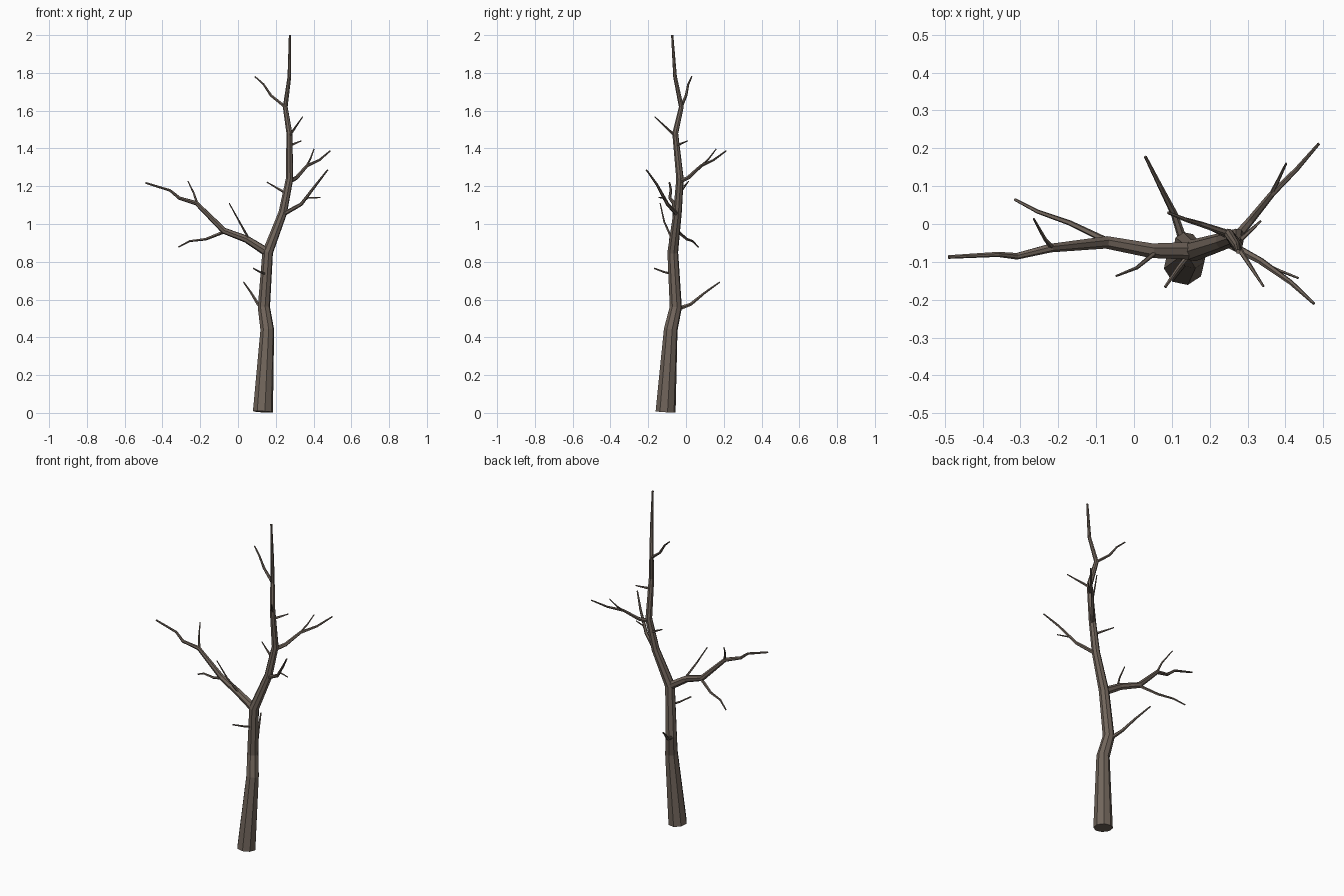
import bpy, bmesh, math
from mathutils import Vector

bark = bpy.data.materials.new("brown_bark")
bark.diffuse_color = (0.165, 0.130, 0.105, 1)


def limb(name, points, r0=None, r1=None, sides=5):
    """Tapered tube through points (x, y, z[, radius])."""
    ps = [Vector(p[:3]) for p in points]
    n = len(ps)
    if r0 is None:
        radii = [p[3] for p in points]
    else:
        radii = [r0 + (r1 - r0) * i / (n - 1) for i in range(n)]
    bm = bmesh.new()
    side = Vector((1, 0.2, 0.1))
    rings = []
    for i, p in enumerate(ps):
        a = (p - ps[i - 1]).normalized() if i else Vector()
        b = (ps[i + 1] - p).normalized() if i < n - 1 else Vector()
        t = (a + b).normalized()
        if i == 0 and abs(t.dot(side.normalized())) > 0.9:
            side = Vector((0, 0, 1))
        side = (side - t * side.dot(t)).normalized()
        up = t.cross(side)
        rings.append([bm.verts.new(p + radii[i] * (
            side * math.cos(2 * math.pi * k / sides) + up * math.sin(2 * math.pi * k / sides)))
            for k in range(sides)])
    for lo, hi in zip(rings, rings[1:]):
        for k in range(sides):
            j = (k + 1) % sides
            bm.faces.new((lo[k], lo[j], hi[j], hi[k]))
    bm.faces.new(rings[0][::-1])
    bm.faces.new(rings[-1])
    mesh = bpy.data.meshes.new(name)
    bm.to_mesh(mesh)
    bm.free()
    mesh.materials.append(bark)
    ob = bpy.data.objects.new(name, mesh)
    bpy.context.collection.objects.link(ob)


# Trunk, from the base to the leader tip
limb("trunk", [
    (0.132, -0.108, 0.006, 0.054), (0.155, -0.081, 0.44, 0.037),
    (0.137, -0.054, 0.56, 0.033), (0.157, -0.070, 0.85, 0.029),
    (0.237, -0.045, 1.06, 0.023), (0.273, -0.032, 1.24, 0.020),
    (0.272, -0.057, 1.48, 0.016), (0.250, -0.025, 1.62, 0.013),
    (0.272, -0.058, 1.78, 0.010), (0.275, -0.073, 2.0, 0.006)], sides=8)

# Large left branch and its side shoots
limb("left_branch", [
    (0.155, -0.070, 0.85, 0.024), (0.045, -0.070, 0.92, 0.020),
    (-0.075, -0.048, 0.965, 0.017), (-0.22, -0.063, 1.11, 0.012),
    (-0.31, -0.085, 1.137, 0.009), (-0.36, -0.080, 1.178, 0.007),
    (-0.49, -0.087, 1.218, 0.005)], sides=7)
limb("left_drooping_shoot", [(-0.07, -0.045, 0.96), (-0.17, 0.003, 0.92),
     (-0.255, 0.033, 0.91), (-0.315, 0.065, 0.878)], 0.009, 0.004)
limb("left_outer_shoot", [(-0.215, -0.063, 1.105), (-0.235, -0.04, 1.165),
     (-0.265, 0.014, 1.227)], 0.007, 0.003)
limb("left_inner_shoot", [(0.06, -0.072, 0.915), (0.008, -0.115, 1.01),
     (-0.047, -0.137, 1.11)], 0.007, 0.003)

# Low rear branch and front stub
limb("low_rear_branch", [(0.13, -0.045, 0.55), (0.107, 0.025, 0.575),
     (0.07, 0.098, 0.635), (0.03, 0.178, 0.692)], 0.012, 0.004, 6)
limb("low_front_stub", [(0.15, -0.075, 0.735), (0.118, -0.115, 0.745),
     (0.082, -0.167, 0.765)], 0.007, 0.004)

# Right front branch with a fork
limb("right_front_branch", [(0.237, -0.045, 1.05), (0.335, -0.098, 1.105),
     (0.415, -0.155, 1.21), (0.475, -0.21, 1.287)], 0.012, 0.004, 6)
limb("right_front_fork", [(0.335, -0.10, 1.11), (0.37, -0.117, 1.138),
     (0.435, -0.143, 1.14)], 0.006, 0.003)

# Right rear branch with a fork
limb("right_rear_branch", [(0.27, -0.035, 1.225), (0.31, 0.012, 1.245),
     (0.365, 0.08, 1.308), (0.43, 0.145, 1.338), (0.488, 0.212, 1.387)], 0.013, 0.004, 6)
limb("right_rear_fork", [(0.362, 0.078, 1.305), (0.383, 0.12, 1.345),
     (0.402, 0.16, 1.397)], 0.006, 0.003)

# Upper left branch
limb("upper_left_branch", [(0.25, -0.025, 1.62), (0.175, 0.0, 1.68),
     (0.135, 0.012, 1.74), (0.09, 0.03, 1.78)], 0.009, 0.004, 6)

# Short twigs on the upper trunk
for i, (base, tip) in enumerate([
        ((0.26, -0.037, 1.16), (0.153, 0.01, 1.222)),
        ((0.272, -0.057, 1.465), (0.342, -0.165, 1.567)),
        ((0.272, -0.05, 1.415), (0.335, 0.008, 1.44))]):
    limb("twig_%d" % (i + 1), [base, tip], 0.008, 0.003)
